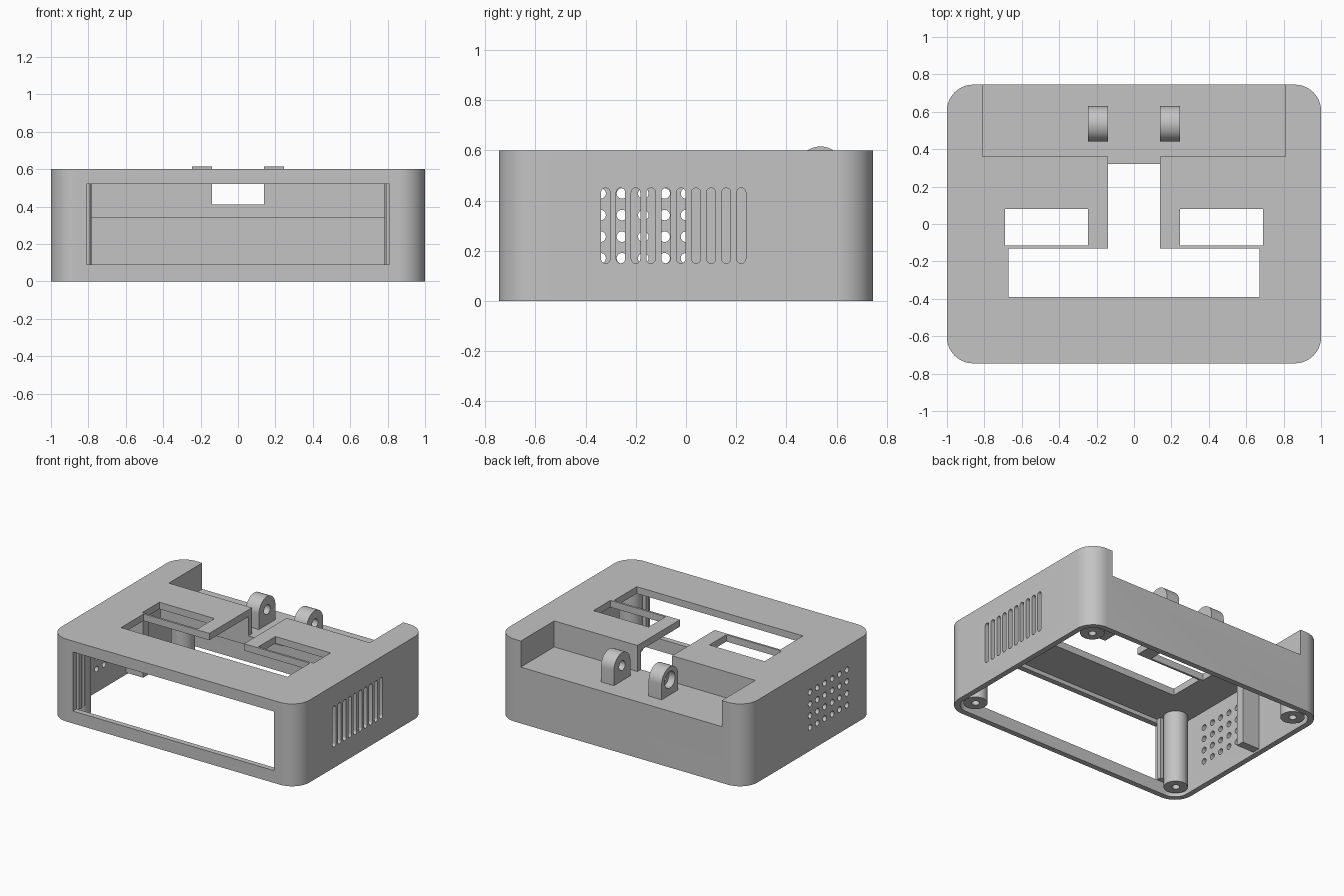
import bpy, bmesh, math
from mathutils import Vector

if "Cube" in bpy.data.objects:
    bpy.data.objects.remove(bpy.data.objects["Cube"], do_unlink=True)

grey = bpy.data.materials.new("plain grey")
grey.use_nodes = True
GREY = (0.55, 0.55, 0.55, 1)
grey.diffuse_color = GREY
grey.node_tree.nodes["Principled BSDF"].inputs["Base Color"].default_value = GREY

FULL, WALL, TOP, UNDER = 0.745, 0.04, 0.6, 0.55
SHELF, SHELF_UNDER = 0.41, 0.34


def arc(cx, cy, r, start, end, steps=16):
    return [(cx + r * math.cos(math.radians(start + (end - start) * i / steps)),
             cy + r * math.sin(math.radians(start + (end - start) * i / steps)))
            for i in range(steps + 1)]


def rounded(a0, a1, b0, b1, r, steps=16):
    """Outline of a rectangle with round corners."""
    pts = []
    corners = ((a1 - r, b1 - r), (a0 + r, b1 - r), (a0 + r, b0 + r), (a1 - r, b0 + r))
    for i, (a, b) in enumerate(corners):
        pts += arc(a, b, r, 90 * i, 90 * i + 90, steps)
    return pts


def disc(a, b, r, steps=6):
    return rounded(a - r, a + r, b - r, b + r, r, steps)


def prism(name, outlines, lo, hi, axis="z"):
    """Extrude one or more outlines along an axis."""
    bm = bmesh.new()
    for pts in outlines:
        clean = []
        for p in pts:
            if all((Vector(p) - Vector(q)).length > 1e-5 for q in clean):
                clean.append(p)
        place = (lambda p: (p[0], p[1], lo)) if axis == "z" else (lambda p: (lo, p[0], p[1]))
        face = bm.faces.new([bm.verts.new(place(p)) for p in clean])
        out = bmesh.ops.extrude_face_region(bm, geom=[face])
        step = Vector((0, 0, hi - lo) if axis == "z" else (hi - lo, 0, 0))
        moved = [v for v in out["geom"] if isinstance(v, bmesh.types.BMVert)]
        bmesh.ops.translate(bm, verts=moved, vec=step)
    bmesh.ops.recalc_face_normals(bm, faces=bm.faces)
    mesh = bpy.data.meshes.new(name)
    bm.to_mesh(mesh)
    bm.free()
    mesh.materials.append(grey)
    ob = bpy.data.objects.new(name, mesh)
    bpy.context.scene.collection.objects.link(ob)
    return ob


def box(name, x0, x1, y0, y1, z0, z1):
    return prism(name, [[(x0, y0), (x1, y0), (x1, y1), (x0, y1)]], z0, z1)


def carve(target, cutter):
    cutter.hide_render = True
    mod = target.modifiers.new("cut", "BOOLEAN")
    mod.operation = "DIFFERENCE"
    mod.solver = "EXACT"
    mod.object = cutter
    bpy.context.view_layer.update()
    bpy.context.view_layer.objects.active = target
    bpy.ops.object.modifier_apply(modifier=mod.name)
    bpy.data.objects.remove(cutter, do_unlink=True)


parts = []

# Hollow shell, open underneath
shell = prism("case_shell", [rounded(-1, 1, -FULL, FULL, 0.14)], 0, TOP)
inner = FULL - WALL
carve(shell, prism("cavity", [rounded(-1 + WALL, 1 - WALL, -inner, inner, 0.10)], -0.1, UNDER))
parts.append(shell)

# Front window, rear recess and openings in the top
carve(shell, box("front_window", -0.81, 0.81, -0.9, -0.69, 0.09, 0.52))
carve(shell, box("rear_recess", -0.81, 0.81, 0.36, 0.9, SHELF, 0.8))
carve(shell, box("top_window", -0.67, 0.67, -0.39, -0.13, 0.5, 0.7))
carve(shell, box("centre_slot", -0.14, 0.14, -0.2, 0.4, 0.5, 0.7))
for x0, x1 in ((-0.69, -0.245), (0.245, 0.69)):
    carve(shell, box("side_window", x0, x1, -0.115, 0.08, 0.5, 0.7))

# Vent slots on one side, round vent holes on the other
slots = [rounded(y - 0.018, y + 0.018, 0.15, 0.45, 0.018, 6)
         for y in (-0.32 + 0.06 * i for i in range(10))]
carve(shell, prism("vent_slots", slots, 0.9, 1.1, "x"))
holes = [disc(-0.085 * i, 0.17 + 0.086 * j, 0.021) for i in range(6) for j in range(4)]
carve(shell, prism("vent_holes", holes, -1.1, -0.9, "x"))

# Sunken rear shelf and its walls
parts.append(box("rear_shelf", -0.85, 0.85, 0.32, inner, SHELF_UNDER, SHELF))
for side, s in (("left", 1), ("right", -1)):
    def span(a, b):
        return sorted((s * a, s * b))
    parts.append(box(side + "_recess_front_wall", *span(0.14, 0.85), 0.32, 0.36, SHELF, UNDER))
    parts.append(box(side + "_recess_side_wall", *span(0.81, 0.85), 0.36, inner, SHELF, UNDER))

    # Panel guide rails beside the front window
    for label, y0, y1 in (("front", -inner, -0.67), ("rear", -0.635, -0.6)):
        parts.append(box(f"{side}_{label}_rail", *span(0.79, 0.87), y0, y1, 0.09, UNDER))

    # Screw posts
    for label, y, top in (("front", -0.6, UNDER), ("rear", 0.6, 0.38)):
        post = prism(f"{side}_{label}_post", [disc(s * 0.863, y, 0.08, 10)], 0.015, top)
        carve(post, prism("screw_hole", [disc(s * 0.863, y, 0.026)], -0.1, 0.25))
        parts.append(post)

    # Hinge lugs with a bore
    profile = [(0.44, SHELF), (0.63, SHELF)] + arc(0.535, 0.52, 0.095, 0, 180, 24)
    lug = prism(side + "_hinge_lug", [profile], *span(0.14, 0.245), "x")
    carve(lug, prism("bore", [disc(0.535, 0.52, 0.035)], -0.4, 0.4, "x"))
    if s < 0:
        carve(lug, prism("counterbore", [disc(0.535, 0.52, 0.06)], -0.3, -0.195, "x"))
    parts.append(lug)

# Inner stiffening rib behind the vent holes
parts.append(box("inner_rib", -0.96, -0.82, 0.08, 0.14, 0.015, UNDER))

bpy.ops.object.select_all(action="DESELECT")
for ob in parts:
    ob.select_set(True)
bpy.context.view_layer.objects.active = shell
bpy.ops.object.shade_smooth_by_angle(angle=math.radians(30))
